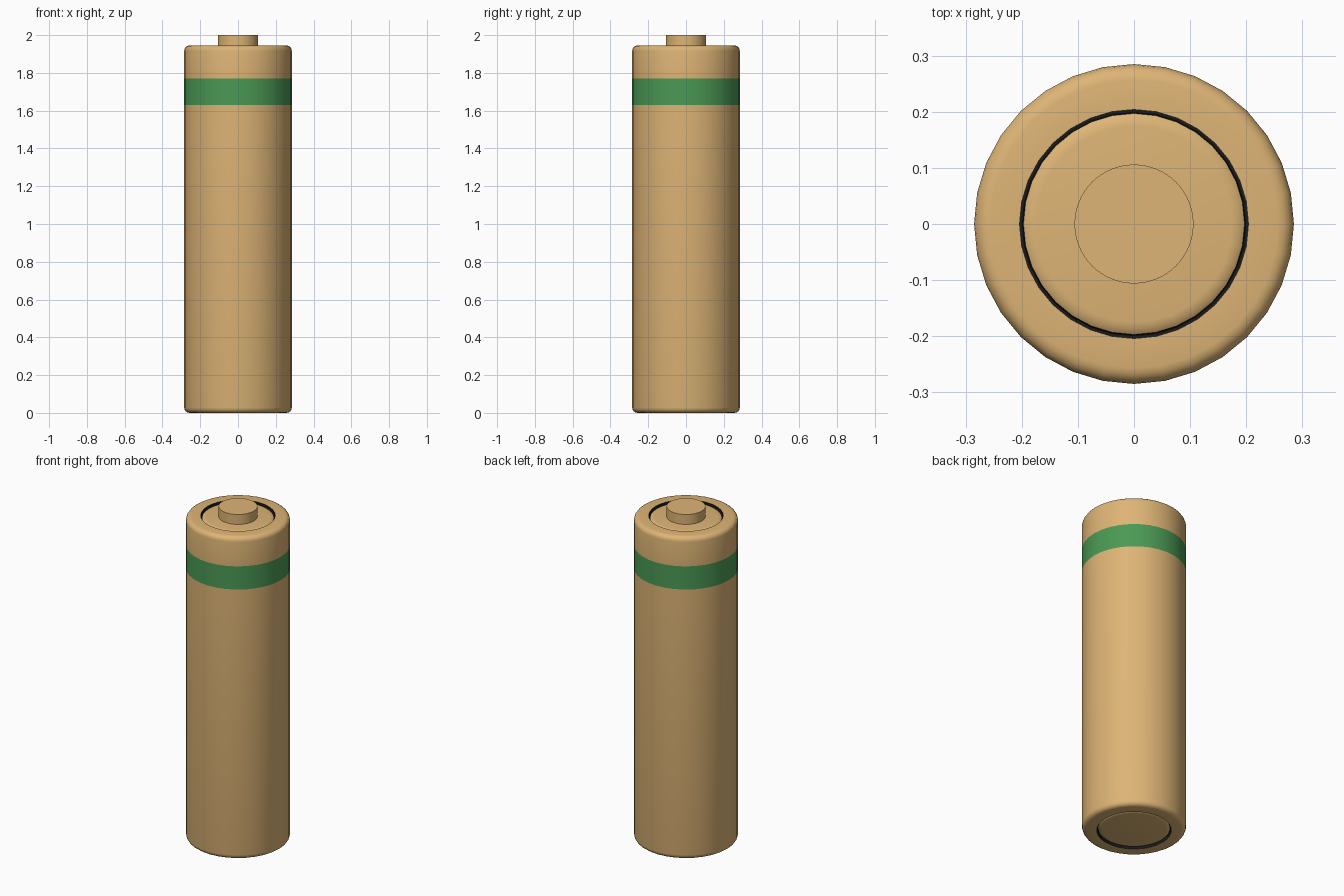
import bpy, bmesh
from math import sin, cos, pi, radians

if "Cube" in bpy.data.objects:
    bpy.data.objects.remove(bpy.data.objects["Cube"])


def material(name, rgb):
    m = bpy.data.materials.new(name)
    m.diffuse_color = (*rgb, 1)
    m.use_nodes = True
    m.node_tree.nodes["Principled BSDF"].inputs["Base Color"].default_value = m.diffuse_color
    return m


MATS = [material("tan", (0.73, 0.46, 0.18)),
        material("green", (0.07, 0.32, 0.09)),
        material("black", (0.01, 0.01, 0.01))]
TAN, GREEN, BLACK = range(3)


def lathe(name, profile, sides):
    """Revolve (radius, z, material of the segment ending here), bottom to top."""
    bm = bmesh.new()
    rings = []
    for r, z, _ in profile:
        rings.append([bm.verts.new((r * cos(2 * pi * i / sides),
                                    r * sin(2 * pi * i / sides), z))
                      for i in range(sides)])
    for a, b, (_, _, mat) in zip(rings, rings[1:], profile[1:]):
        for i in range(sides):
            j = (i + 1) % sides
            bm.faces.new((a[i], a[j], b[j], b[i])).material_index = mat
    # close both ends with flat caps
    bm.faces.new(rings[0][::-1])
    bm.faces.new(rings[-1])
    bmesh.ops.recalc_face_normals(bm, faces=bm.faces)
    mesh = bpy.data.meshes.new(name)
    bm.to_mesh(mesh)
    bm.free()
    for m in MATS:
        mesh.materials.append(m)
    ob = bpy.data.objects.new(name, mesh)
    bpy.context.collection.objects.link(ob)
    bpy.ops.object.select_all(action='DESELECT')
    ob.select_set(True)
    bpy.context.view_layer.objects.active = ob
    bpy.ops.object.shade_smooth_by_angle(angle=radians(40))
    return ob


R, TOP, BEVEL = 0.285, 1.945, 0.028


def arc(z, start):
    """Quarter-round rim starting at the given angle."""
    return [(R - BEVEL + BEVEL * cos(start + pi / 2 * k / 4),
             z + BEVEL * sin(start + pi / 2 * k / 4), TAN) for k in range(5)]


# end face: rounded inner disc, then a narrow black groove (depth into body)
END = [(0.175, 0.005, TAN), (0.189, 0.007, TAN), (0.197, 0.013, TAN),
       (0.199, 0.022, BLACK), (0.204, 0.022, BLACK), (0.204, 0.0, BLACK)]

# can with printed band, rounded rims and grooved ends
bottom = [(r, d, m) for r, d, m in END]
side = arc(BEVEL, -pi / 2) + [(R, 1.63, TAN), (R, 1.77, GREEN)] + arc(TOP - BEVEL, 0)
top = [(0.204, TOP, TAN), (0.204, TOP - 0.022, BLACK), (0.199, TOP - 0.022, BLACK),
       (0.197, TOP - 0.013, BLACK), (0.189, TOP - 0.007, TAN), (0.175, TOP - 0.005, TAN)]
lathe("battery_can", bottom + side + top, 32)

# positive terminal
lathe("positive_terminal", [(0.106, TOP - 0.02, TAN), (0.106, 2.0, TAN)], 64)
